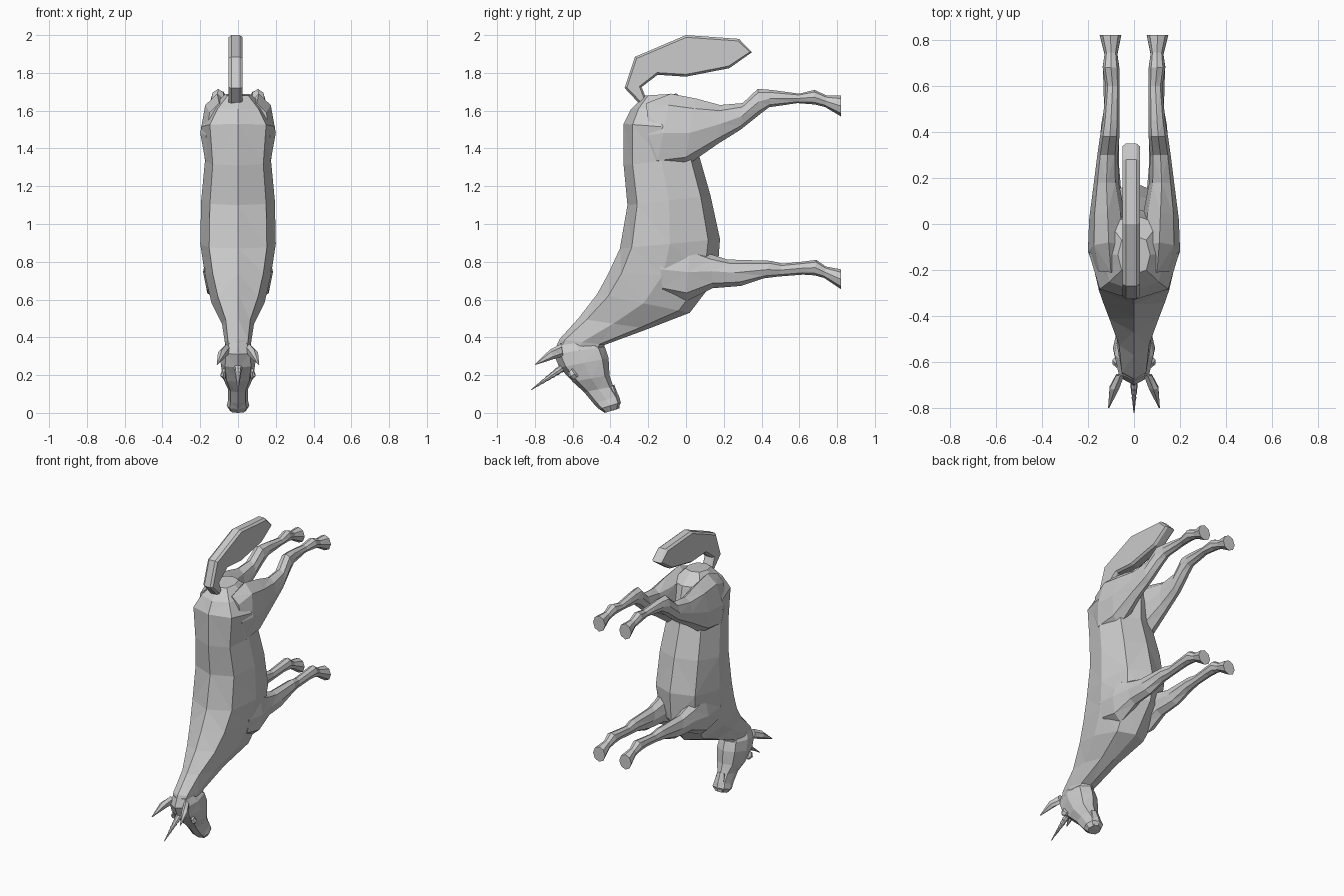
import bpy, bmesh, math
from mathutils import Vector


def finish(name, bm, mirror=False):
    bmesh.ops.recalc_face_normals(bm, faces=bm.faces)
    me = bpy.data.meshes.new(name)
    bm.to_mesh(me)
    bm.free()
    ob = bpy.data.objects.new(name, me)
    bpy.context.collection.objects.link(ob)
    if mirror:
        ob.modifiers.new("Mirror", 'MIRROR').use_mirror_merge = False
    return ob


def loft(name, sections, n=8, box=1.0, mirror=False):
    """Each section: upper (y, z), lower (y, z), centre x, half width."""
    bm = bmesh.new()
    rings = []
    for ay, az, by, bz, xc, w in sections:
        a, b = Vector((xc, ay, az)), Vector((xc, by, bz))
        mid, half = (a + b) / 2, (a - b) / 2
        ring = []
        for i in range(n):
            t = 2 * math.pi * i / n
            k = 1 + (box - 1) * abs(math.sin(2 * t))
            ring.append(bm.verts.new(mid + half * math.cos(t) * k
                                     + Vector((w * math.sin(t) * k, 0, 0))))
        rings.append(ring)
    for r, s in zip(rings, rings[1:]):
        for i in range(n):
            j = (i + 1) % n
            bm.faces.new((r[i], r[j], s[j], s[i]))
    bm.faces.new(rings[0])
    bm.faces.new(rings[-1])
    bmesh.ops.triangulate(bm, faces=bm.faces, quad_method='SHORT_EDGE')
    return finish(name, bm, mirror)


# Trunk and neck, rump to poll
loft("body", [
    (-.22, 1.68, -.05, 1.69, 0, .07),
    (-.29, 1.61, .04, 1.62, 0, .14),
    (-.33, 1.53, .07, 1.50, 0, .195),
    (-.33, 1.31, .07, 1.36, 0, .175),
    (-.31, 1.10, .13, 1.15, 0, .195),
    (-.35, .87, .18, .92, 0, .20),
    (-.41, .74, .165, .72, 0, .175),
    (-.47, .63, .02, .53, 0, .14),
    (-.57, .50, -.20, .445, 0, .085),
    (-.67, .39, -.43, .36, 0, .07),
    (-.70, .32, -.45, .30, 0, .06)], box=1.08)

# Head with muzzle
loft("head", [
    (-.68, .37, -.50, .375, 0, .06),
    (-.70, .31, -.43, .35, 0, .085),
    (-.67, .24, -.41, .29, 0, .092),
    (-.60, .165, -.405, .20, 0, .08),
    (-.54, .11, -.385, .14, 0, .052),
    (-.49, .05, -.355, .09, 0, .052),
    (-.46, .02, -.345, .055, 0, .06),
    (-.43, .0, -.36, .022, 0, .042)], box=1.06)

# Lower lip, ears and eyes
loft("lower_lip", [
    (-.41, .13, -.38, .15, 0, .03),
    (-.40, .05, -.35, .07, 0, .042),
    (-.385, .012, -.352, .025, 0, .03)], n=6)
loft("ear", [
    (-.66, .365, -.65, .30, .06, .02),
    (-.72, .335, -.70, .285, .085, .024),
    (-.80, .258, -.797, .254, .11, .003)], n=6, mirror=True)
loft("eye", [
    (-.625, .215, -.60, .235, .075, .008),
    (-.62, .19, -.58, .21, .079, .016),
    (-.595, .175, -.57, .195, .072, .008)], n=6, mirror=True)

# Ribbed horn
base, tip = Vector((-.62, .262)), Vector((-.82, .122))
side = Vector((-(tip - base).y, (tip - base).x)).normalized()
horn = []
for i in range(17):
    t = i / 16
    r = (.026 * (1 - t) + .002) * (1.0 if i % 2 else .8)
    c = base.lerp(tip, t)
    p, q = c - side * r, c + side * r
    horn.append((p.x, p.y, q.x, q.y, 0, r))
loft("horn", horn)

# Hind and front leg pairs
loft("hind_leg", [
    (-.21, 1.64, -.19, 1.30, .10, .07),
    (-.08, 1.69, -.16, 1.275, .11, .09),
    (.05, 1.665, -.01, 1.30, .115, .08),
    (.18, 1.63, .17, 1.425, .12, .055),
    (.30, 1.64, .29, 1.50, .115, .045),
    (.38, 1.715, .39, 1.58, .105, .042),
    (.45, 1.71, .44, 1.618, .10, .036),
    (.60, 1.69, .59, 1.64, .093, .03),
    (.68, 1.71, .68, 1.633, .10, .036),
    (.745, 1.68, .735, 1.62, .10, .028),
    (.82, 1.68, .82, 1.57, .102, .047)], mirror=True)
loft("front_leg", [
    (-.15, .90, -.12, .62, .11, .07),
    (.02, .90, .0, .59, .11, .075),
    (.13, .84, .14, .66, .11, .055),
    (.22, .812, .29, .672, .11, .045),
    (.45, .805, .41, .712, .105, .038),
    (.51, .79, .49, .722, .10, .03),
    (.61, .80, .62, .732, .10, .033),
    (.69, .81, .68, .728, .10, .036),
    (.74, .775, .73, .715, .10, .028),
    (.82, .76, .82, .655, .102, .047)], mirror=True)

# Flat curled tail with chamfered rims
outline = [(-.25, 1.64), (-.325, 1.72), (-.27, 1.885), (0, 2), (.28, 1.98),
           (.35, 1.91), (.23, 1.825), (0, 1.78), (-.15, 1.79),
           (-.235, 1.725), (-.205, 1.65), (-.22, 1.62)]
bm = bmesh.new()
loops = []
for x, inset in ((-.05, .012), (-.035, 0), (.01, 0), (.025, .012)):
    pts = [Vector(p) for p in outline]
    ring = []
    for i, p in enumerate(pts):
        d1 = (p - pts[i - 1]).normalized()
        d2 = (pts[(i + 1) % len(pts)] - p).normalized()
        d = (d1 + d2).normalized()
        o = p + Vector((d.y, -d.x)) * inset
        ring.append(bm.verts.new((x, o.x, o.y)))
    loops.append(ring)
for r, s in zip(loops, loops[1:]):
    for i in range(len(r)):
        j = (i + 1) % len(r)
        bm.faces.new((r[i], r[j], s[j], s[i]))
bm.faces.new(loops[0])
bm.faces.new(loops[-1])
finish("tail", bm)
